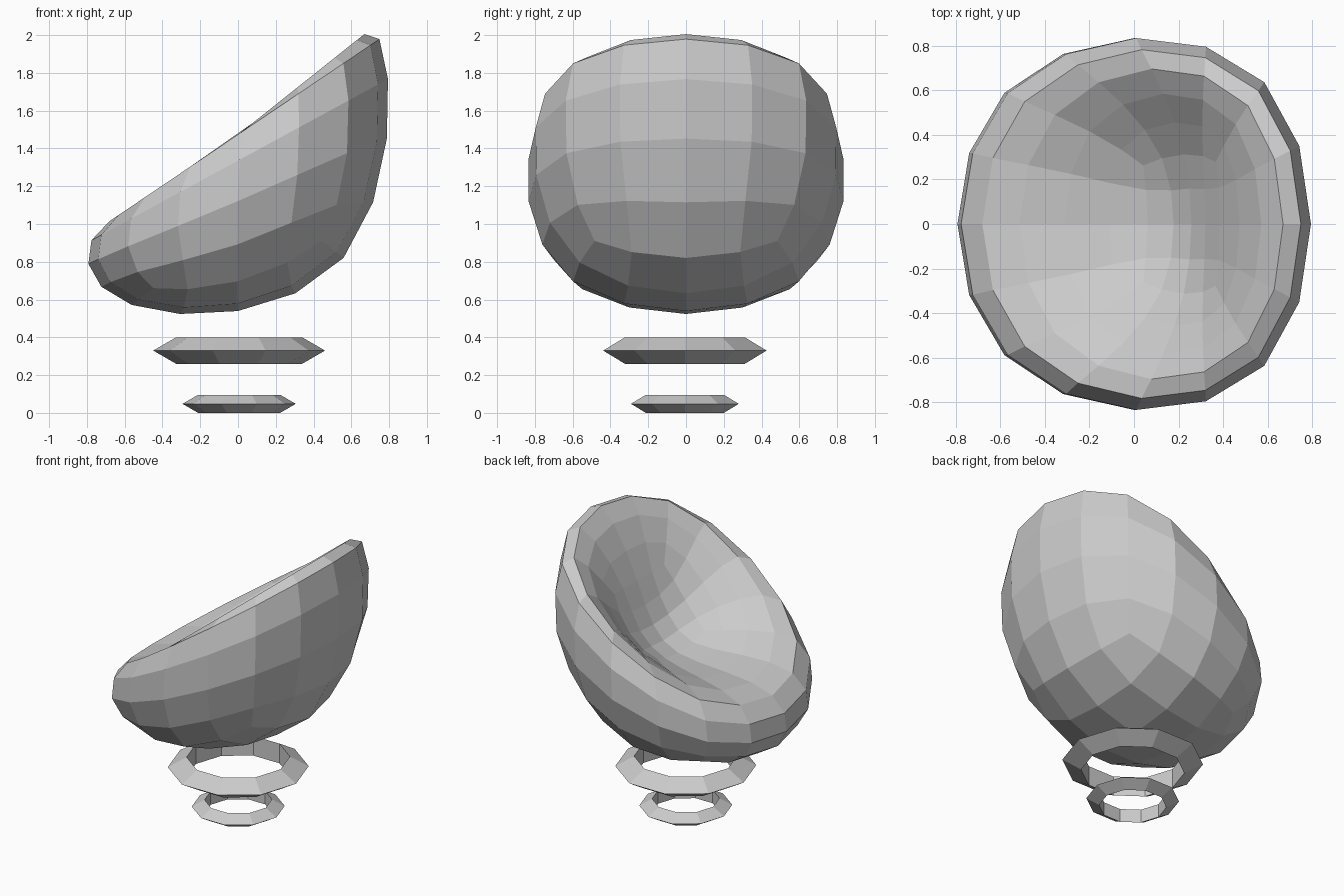
import bpy

cube = bpy.data.objects.get("Cube")
if cube:
    bpy.data.objects.remove(cube, do_unlink=True)

# One plain grey for every part
grey = bpy.data.materials.new("plain grey")
grey.use_nodes = True
colour = (0.6, 0.6, 0.6, 1.0)
grey.diffuse_color = colour
grey.node_tree.nodes["Principled BSDF"].inputs["Base Color"].default_value = colour

# Bowl seat: a box cage with its open top pushed down, rounded by subdivision.
# Half of the cage (y > 0), mirrored below.
half = [
    (-0.862, 0.89, 0.430),  # 0 bottom, low side
    (0.862, 0.97, 0.486),   # 1 bottom, high side
    (0.892, 1.01, 2.485),   # 2 rim, high side
    (-0.918, 0.84, 1.100),  # 3 rim, low side
    (0.240, 0.34, 1.020),   # 4 hollow, low side
    (0.310, 0.34, 1.450),   # 5 hollow, high side
]
verts = half + [(x, -y, z) for x, y, z in half]
# Strips across y = 0, following the closed outline of the cage
outline = [0, 1, 2, 5, 4, 3]
faces = [(a, b, b + 6, a + 6) for a, b in zip(outline, outline[1:] + outline[:1])]
# Outer and inner side walls
for wall in ((0, 3, 2, 1), (3, 4, 5, 2)):
    faces.append(wall)
    faces.append(tuple(i + 6 for i in reversed(wall)))

mesh = bpy.data.meshes.new("bowl_seat")
mesh.from_pydata(verts, [], faces)
mesh.materials.append(grey)
mesh.update()
seat = bpy.data.objects.new("bowl_seat", mesh)
bpy.context.collection.objects.link(seat)
sub = seat.modifiers.new("Rounding", "SUBSURF")
sub.levels = sub.render_levels = 2
sub.use_limit_surface = False

# Make all face normals point outward
bpy.ops.object.select_all(action="DESELECT")
bpy.context.view_layer.objects.active = seat
seat.select_set(True)
bpy.ops.object.mode_set(mode="EDIT")
bpy.ops.mesh.select_all(action="SELECT")
bpy.ops.mesh.normals_make_consistent(inside=False)
bpy.ops.object.mode_set(mode="OBJECT")


def ring(name, z, major, minor):
    """Ten-sided ring with a triangular section."""
    bpy.ops.mesh.primitive_torus_add(
        location=(0.006, -0.006, z), major_segments=10, minor_segments=3,
        major_radius=major, minor_radius=minor)
    obj = bpy.context.object
    obj.name = name
    obj.data.materials.append(grey)
    obj.data.polygons.foreach_set("use_smooth", [False] * len(obj.data.polygons))


# Floating base rings
ring("upper_ring", 0.330, 0.374, 0.081)
ring("lower_ring", 0.048, 0.245, 0.055)
